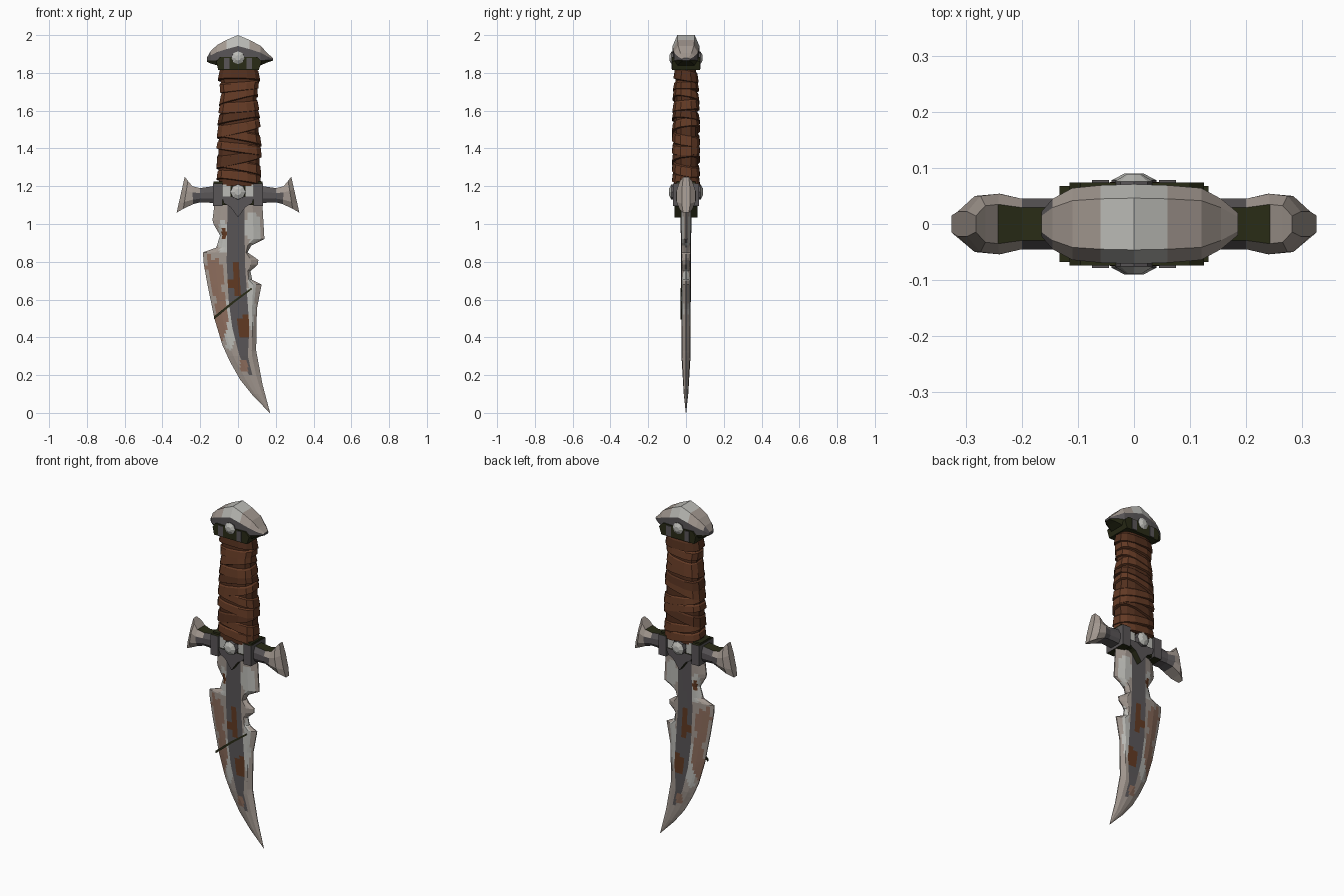
import bpy, bmesh, math, random
from mathutils import Vector

if "Cube" in bpy.data.objects:
    bpy.data.objects.remove(bpy.data.objects["Cube"])

random.seed(4)
COLOURS = {
    "steel": (0.36, 0.31, 0.275), "pale_steel": (0.50, 0.50, 0.47),
    "dark_steel": (0.10, 0.092, 0.096), "rust": (0.12, 0.042, 0.016),
    "pale_rust": (0.27, 0.155, 0.11), "leather": (0.125, 0.042, 0.018),
    "dark_leather": (0.085, 0.029, 0.013), "dark_olive": (0.022, 0.024, 0.008),
}
NAMES = list(COLOURS)
MATS = []
for n, c in COLOURS.items():
    m = bpy.data.materials.new(n)
    m.diffuse_color = (*c, 1)
    m.use_nodes = True
    m.node_tree.nodes["Principled BSDF"].inputs["Base Color"].default_value = m.diffuse_color
    MATS.append(m)


def loft(name, rings, rule):
    """Closed skin through rings of points; rule is a colour or f(centre, normal)."""
    bm = bmesh.new()
    vs = [[bm.verts.new(p) for p in r] for r in rings]
    k = len(rings[0])
    for a, b in zip(vs, vs[1:]):
        for i in range(k):
            bm.faces.new((a[i], a[(i + 1) % k], b[(i + 1) % k], b[i]))
    bm.faces.new(vs[0])
    bm.faces.new(vs[-1])
    bmesh.ops.recalc_face_normals(bm, faces=bm.faces)
    for f in bm.faces:
        col = rule if isinstance(rule, str) else rule(f.calc_center_median(), f.normal)
        f.material_index = NAMES.index(col)
    me = bpy.data.meshes.new(name)
    bm.to_mesh(me)
    bm.free()
    for m in MATS:
        me.materials.append(m)
    ob = bpy.data.objects.new(name, me)
    bpy.context.collection.objects.link(ob)
    return ob


def interp(pts, z):
    """Piecewise linear x(z); pts are (z, x) from top to bottom."""
    for (z0, x0), (z1, x1) in zip(pts, pts[1:]):
        if z0 >= z >= z1:
            return x0 + (x1 - x0) * (z0 - z) / (z0 - z1)
    return pts[-1][1] if z < pts[-1][0] else pts[0][1]


def prism(name, outline, y0, y1, rule):
    return loft(name, [[(x, y, z) for x, z in outline] for y in (y0, y1)], rule)


def box(name, x0, x1, y, z0, z1, rule):
    return prism(name, [(x0, z0), (x1, z0), (x1, z1), (x0, z1)], -y, y, rule)


def station(x, z0, z1, y, lean=0.0):
    """Chamfered cross-section of a bar along x; lean shifts the top in x."""
    h = z1 - z0
    prof = [(-.7, 0), (.7, 0), (1, .25), (1, .65), (.65, 1), (-.65, 1), (-1, .65), (-1, .25)]
    return [(x + lean * t, s * y, z0 + t * h) for s, t in prof]


# Blade: edge, bevel and central flat, sampled in fine rows
LEFT = [(1.14, -.12), (1.02, -.135), (1.0, -.13), (.94, -.095), (.875, -.115), (.85, -.185),
        (.80, -.183), (.68, -.162), (.5, -.125), (.36, -.083), (.27, -.042), (.175, .012), (.09, .08), (0, .168)]
RIGHT = [(1.14, .12), (1.09, .13), (.92, .14), (.885, .07), (.85, .05), (.81, .108), (.785, .105),
         (.75, .066), (.705, .075), (.68, .125), (.55, .10), (.33, .096), (.15, .13), (0, .17)]
FLAT_L = [(1.14, -.055), (.8, -.06), (.6, -.05), (.45, -.03), (.3, .008), (.2, .058), (.1, .105), (0, .169)]
FLAT_R = [(1.14, .035), (.8, .036), (.6, .05), (.45, .06), (.3, .052), (.2, .076), (.1, .114), (0, .1695)]
THICK = [(1.14, .03), (.8, .026), (.3, .024), (.1, .012), (0, .001)]
RUST = [(-.015, .70, .024, .095), (.032, .46, .024, .065), (-.075, .95, .015, .03)]
PALE_RUST = [(-.115, .72, .035, .10), (-.088, .51, .034, .13), (-.15, .79, .02, .05), (.03, .25, .02, .04)]
PALE = [(-.045, .47, .03, .14), (.07, .60, .02, .16), (-.08, .93, .03, .09), (.08, .98, .04, .09)]


def inside(c, spots):
    return any(((c.x - x) / a) ** 2 + ((c.z - z) / b) ** 2 < 1 for x, z, a, b in spots)


def blade_colour(c, n):
    if inside(c, RUST):
        return "rust"
    if inside(c, PALE_RUST):
        return "pale_rust"
    if c.z > .2 and interp(FLAT_L, c.z) < c.x < interp(FLAT_R, c.z):
        return "dark_steel"
    return "pale_steel" if inside(c, PALE) else "steel"


levels = sorted({round(i * .02, 3) for i in range(58)} | {p[0] for p in LEFT + RIGHT}, reverse=True)
rings = []
for z in levels:
    l, r, fl, fr, t = (interp(p, z) for p in (LEFT, RIGHT, FLAT_L, FLAT_R, THICK))
    key = [(l, .12 * t), (l + (fl - l) * .5, .75 * t), (fl, t), (fr, .9 * t), (fr + (r - fr) * .45, .85 * t), (r, .12 * t)]
    row = []
    for (xa, ya), (xb, yb) in zip(key, key[1:]):
        row += [(xa + (xb - xa) * k / 3, ya + (yb - ya) * k / 3) for k in range(3)]
    row.append(key[-1])
    rings.append([(x, -y, z) for x, y in row] + [(x, y, z) for x, y in reversed(row)])
loft("blade", rings, blade_colour)

# Crack across the front of the blade
prism("blade_crack", [(-.127, .495), (-.02, .583), (.075, .655), (.07, .662), (-.03, .59), (-.127, .51)],
      -.028, -.02, "dark_olive")

# Grip core and tilted leather bands
GRIP_X = [(1.84, .10), (1.76, .108), (1.70, .094), (1.55, .108), (1.4, .116), (1.2, .113)]
GRIP_Y = [(1.84, .058), (1.7, .064), (1.5, .070), (1.2, .068)]


def grip_ring(z, grow, tilt=0.0, roll=0.0):
    out = []
    for i in range(12):
        a = math.tau * (i + .5) / 12
        c, s = math.cos(a), math.sin(a)
        px, py = (math.copysign(abs(v) ** .7, v) for v in (c, s))
        zz = min(1.84, max(1.2, z + tilt * px * .11 + roll * py * .07))
        out.append((px * (interp(GRIP_X, zz) + grow) + .005, py * (interp(GRIP_Y, zz) + grow), zz))
    return out


loft("grip_core", [grip_ring(1.2 + .064 * i, -.004) for i in range(11)], "dark_leather")
for i in range(11):
    z = 1.215 + i * .054
    tl, rl = random.uniform(-.3, .3), random.uniform(-.2, .2)
    w = random.uniform(.052, .066)
    loft(f"grip_wrap_{i}", [grip_ring(z, -.008, tl, rl), grip_ring(z + .006, .007, tl, rl),
                            grip_ring(z + w * .8, .002, tl * .6, rl), grip_ring(z + w, -.008, tl * .6, rl)],
         "dark_leather" if i % 4 == 2 else "leather")


# Pommel: crescent cap over a dark collar
def pommel_colour(c, n):
    if n.z < -.3:
        return "dark_olive"
    if n.z > .35:
        return "pale_steel" if abs(c.x) < .05 else "steel"
    return "dark_steel"


loft("pommel_cap", [station(x, a, b, y) for x, a, b, y in (
    (-.165, 1.86, 1.88, .022), (-.145, 1.85, 1.915, .045), (-.11, 1.84, 1.948, .064), (-.06, 1.835, 1.975, .069),
    (0, 1.835, 2.0, .071), (.06, 1.835, 1.975, .069), (.12, 1.84, 1.943, .064), (.155, 1.855, 1.905, .045),
    (.185, 1.865, 1.878, .02))], pommel_colour)
prism("pommel_collar", [(-.105, 1.815), (.11, 1.815), (.125, 1.86), (.10, 1.885), (-.095, 1.885), (-.115, 1.86)],
      -.074, .074, "dark_olive")
for s in (-1, 1):
    box(f"pommel_claw_{s}", s * .06 - .015, s * .06 + .015, .078, 1.82, 1.88, "dark_steel")


# Rivets on both faces
def rivet(name, z, r, sy, y0, y1):
    loft(name, [[(q * r * math.cos(math.tau * k / 8), sy * y, z + q * r * math.sin(math.tau * k / 8)) for k in range(8)]
                for q, y in ((1, y0), (.95, y1 - .012), (.4, y1))],
         lambda c, n: "pale_steel" if abs(n.y) > .3 else "dark_steel")


for sy, side in ((-1, "front"), (1, "back")):
    rivet(f"pommel_rivet_{side}", 1.88, .036, sy, .05, .088)
    rivet(f"guard_rivet_{side}", 1.17, .042, sy, .04, .09)

# Cross guard: arms with flared, slanted ends, mirrored in x


def arm_colour(c, n):
    return "dark_olive" if n.z > .7 and abs(c.x) < .27 else ("dark_steel" if abs(c.x) < .22 else "steel")


for s in (-1, 1):
    loft(f"guard_arm_{s}", [station(s * x, a, b, y, s * d) for x, a, b, y, d in (
        (.10, 1.11, 1.205, .045, 0), (.20, 1.115, 1.19, .045, 0), (.238, 1.105, 1.20, .054, .004),
        (.29, 1.08, 1.228, .05, -.025), (.325, 1.06, 1.25, .022, -.043))], arm_colour)
    box(f"guard_clamp_{s}", s * .108 - .025, s * .108 + .025, .068, 1.095, 1.215,
        lambda c, n: "dark_olive" if abs(n.z) > .5 else "dark_steel")
    box(f"guard_plate_{s}", s * .06 - .021, s * .06 + .021, .056, 1.14, 1.21, "pale_steel")
box("guard_block", -.13, .13, .05, 1.1, 1.225, "dark_olive")
prism("guard_point", [(-.085, 1.145), (-.075, 1.11), (-.04, 1.09), (0, 1.035), (.04, 1.09), (.075, 1.11), (.085, 1.145)],
      -.062, .062, lambda c, n: "dark_steel" if abs(n.y) > .5 else "dark_olive")
